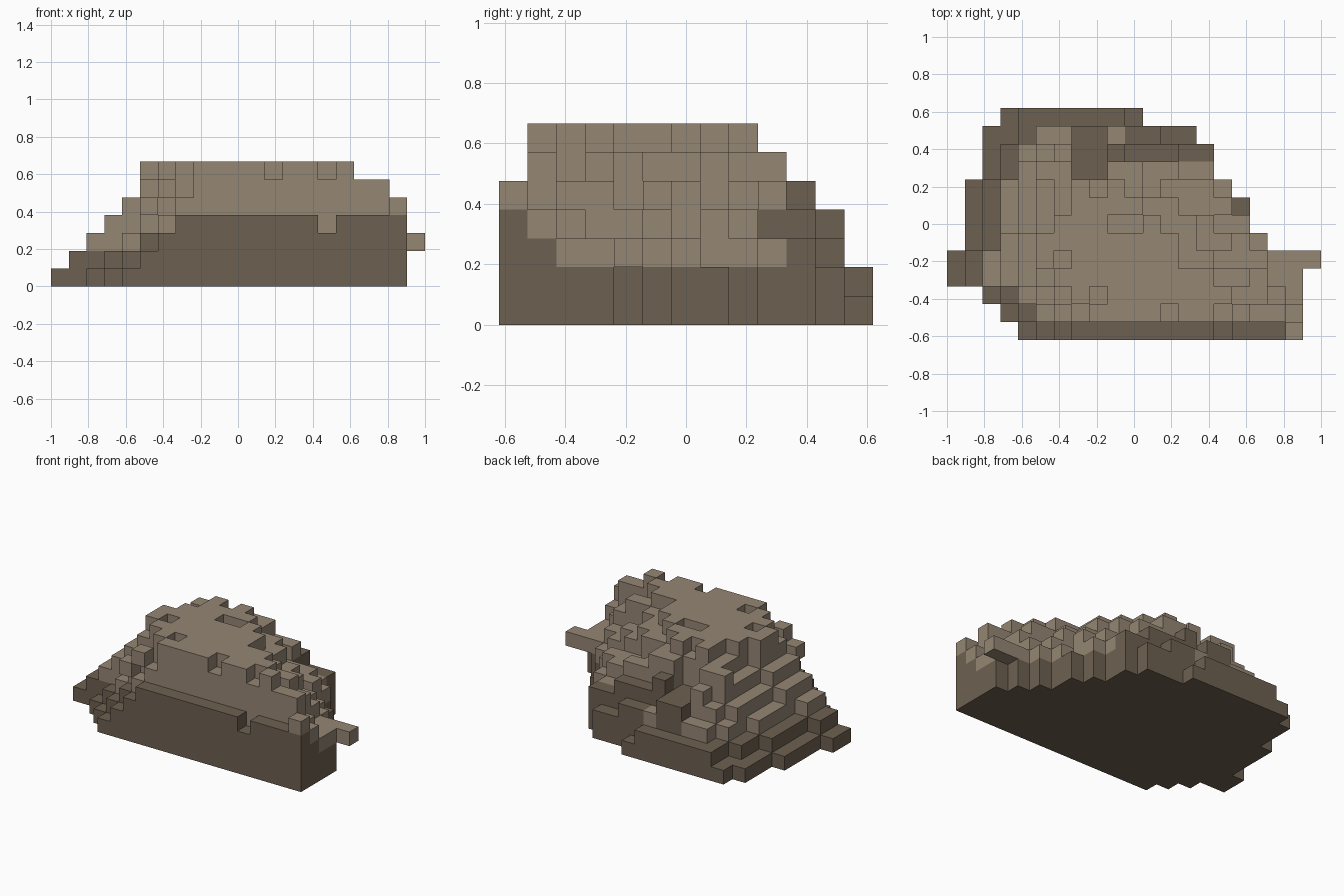
import bpy
import bmesh
import math
from mathutils import Vector

cube = bpy.data.objects.get("Cube")
if cube:
    bpy.data.objects.remove(cube, do_unlink=True)

U = 2 / 21                      # block size; 21 x 13 x 7 blocks
ORIGIN = Vector((-1, -6.5 * U, 0))


def make_material(name, rgb):
    mat = bpy.data.materials.new(name)
    mat.use_nodes = True
    mat.diffuse_color = (*rgb, 1)
    mat.node_tree.nodes["Principled BSDF"].inputs["Base Color"].default_value = (*rgb, 1)
    return mat


dark = make_material("dark stone", (0.153, 0.118, 0.082))
light = make_material("light stone", (0.300, 0.239, 0.174))

# Each row from front to back: block span at the ground, span at its top, layers
ROWS = [
    ((4, 19), (7, 19), 4),
    ((3, 19), (8, 16), 7),
    ((2, 19), (7, 15), 7),
    ((0, 19), (6, 14), 7),
    ((0, 18), (5, 12), 7),
    ((1, 17), (5, 12), 7),
    ((1, 16), (6, 11), 7),
    ((1, 16), (7, 10), 7),
    ((1, 15), (7, 9), 7),
    ((2, 14), (5, 10), 6),
    ((2, 14), (6, 9), 5),
    ((2, 13), (6, 8), 4),
    ((3, 10), (4, 9), 2),
]


def row_span(j, z):
    """Gentle slope on one end, upright then stepped slope on the other."""
    (lo0, hi0), (lo1, hi1), layers = ROWS[j]
    top = layers - 1
    upright = min(2, top // 2)
    lo = math.ceil(lo0 + (lo1 - lo0) * z / top - 1e-6)
    hi = math.ceil(hi0 + (hi1 - hi0) * max(0, z - upright) / (top - upright) - 1e-6)
    # Crumbled edge on the steep side
    if 3 <= z <= 5 and 2 <= j <= 9 and (2 * j + z) % 3 == 0:
        hi -= 1
    return lo, hi


blocks = set()
for j, row in enumerate(ROWS):
    for z in range(row[2]):
        lo, hi = row_span(j, z)
        blocks.update((i, j, z) for i in range(lo, hi + 1))

# Chipped out blocks
blocks -= {(5, 0, 2), (15, 0, 3), (12, 1, 6), (15, 1, 6), (8, 2, 6), (6, 4, 6),
           (9, 6, 6), (10, 6, 6), (8, 8, 6), (16, 7, 2), (16, 7, 3),
           (12, 8, 4), (12, 8, 5), (6, 11, 3)}
# Hollow in the back slope
blocks -= {(i, j, z) for i in (7, 8) for j in (9, 10) for z in (4, 5)}
# Loose blocks and the jutting ledge
blocks |= {(19, 0, 4), (18, 1, 5), (19, 4, 2), (20, 4, 2), (5, 1, 4), (6, 1, 5)}


def is_dark(i, j, z):
    if z < 2 or (j == 0 and z < 4) or (j == 1 and z < 3):
        return True
    if j >= 11:
        return i not in (5, 6, 9)
    if j == 10:
        return i <= 3 or i >= 7
    return j == 9 and (i in (2, 7, 8) or (z == 3 and i >= 11))


# Corner loops for the six block sides, wound outwards
SIDES = {
    (1, 0, 0): ((1, 0, 0), (1, 1, 0), (1, 1, 1), (1, 0, 1)),
    (-1, 0, 0): ((0, 0, 0), (0, 0, 1), (0, 1, 1), (0, 1, 0)),
    (0, 1, 0): ((0, 1, 0), (0, 1, 1), (1, 1, 1), (1, 1, 0)),
    (0, -1, 0): ((0, 0, 0), (1, 0, 0), (1, 0, 1), (0, 0, 1)),
    (0, 0, 1): ((0, 0, 1), (1, 0, 1), (1, 1, 1), (0, 1, 1)),
    (0, 0, -1): ((0, 0, 0), (0, 1, 0), (1, 1, 0), (1, 0, 0)),
}


def build_part(name, part, mat):
    """Outer skin of a set of blocks."""
    bm = bmesh.new()
    corners = {}
    for block in sorted(part):
        for step, loop in SIDES.items():
            if tuple(a + b for a, b in zip(block, step)) in blocks:
                continue
            verts = []
            for c in loop:
                key = tuple(a + b for a, b in zip(block, c))
                if key not in corners:
                    corners[key] = bm.verts.new(ORIGIN + Vector(key) * U)
                verts.append(corners[key])
            bm.faces.new(verts)
    mesh = bpy.data.meshes.new(name)
    bm.to_mesh(mesh)
    bm.free()
    mesh.materials.append(mat)
    obj = bpy.data.objects.new(name, mesh)
    bpy.context.collection.objects.link(obj)


dark_blocks = {b for b in blocks if is_dark(*b)}
build_part("rock_base", dark_blocks, dark)
build_part("rock_top", blocks - dark_blocks, light)
